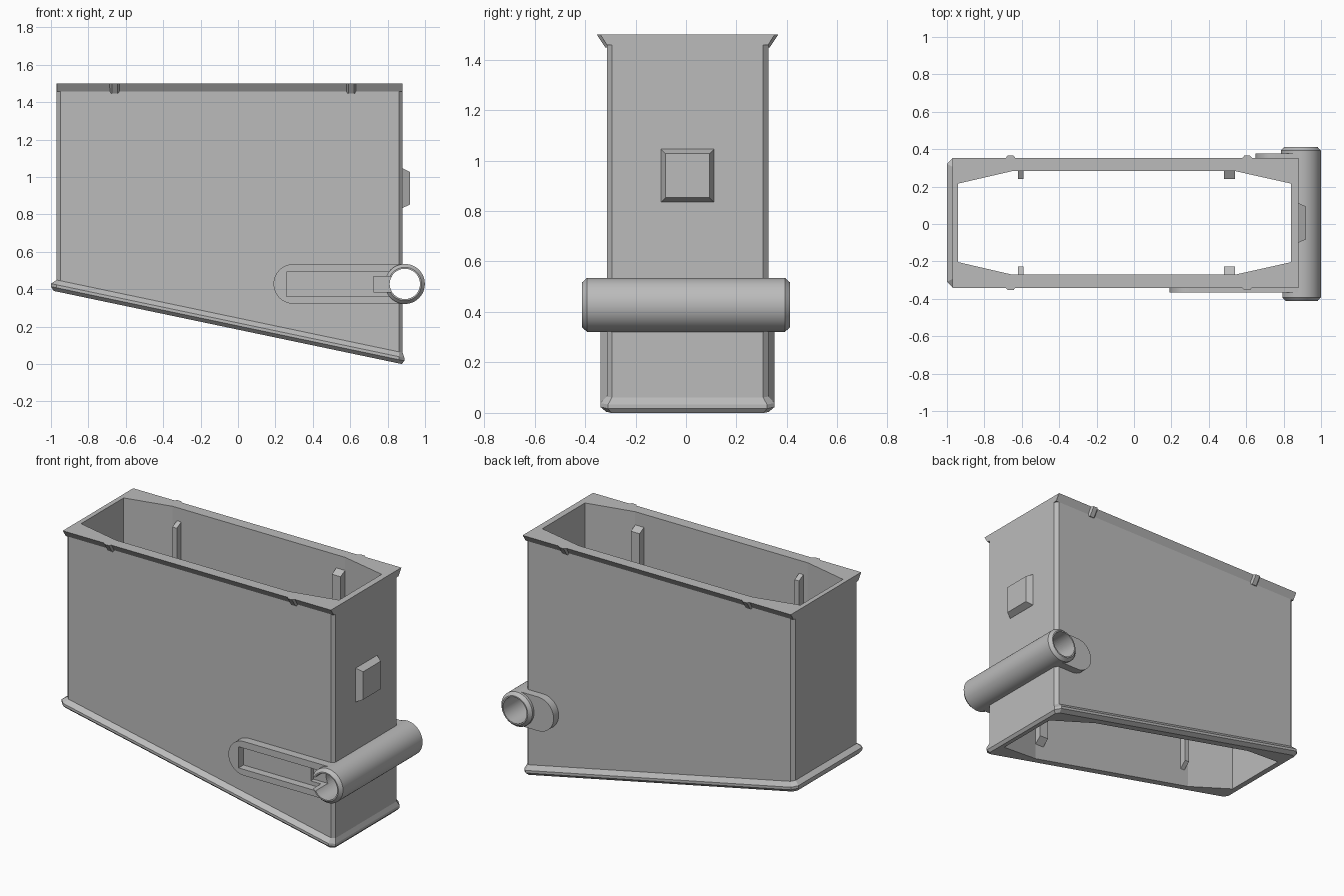
import bpy, bmesh
from math import sin, cos, pi, radians

cube = bpy.data.objects.get("Cube")
if cube:
    bpy.data.objects.remove(cube)

grey = bpy.data.materials.new("plain_grey")
grey.use_nodes = True
COLOUR = (0.5, 0.5, 0.5, 1)
grey.diffuse_color = COLOUR
grey.node_tree.nodes["Principled BSDF"].inputs["Base Color"].default_value = COLOUR

YC = 0.006               # body centre line
TUBE_X, TUBE_Z, TUBE_R = 0.892, 0.428, 0.107


def loft(name, rings):
    """Closed solid through rings holding equal numbers of points."""
    bm = bmesh.new()
    loops = [[bm.verts.new(p) for p in ring] for ring in rings]
    n = len(loops[0])
    for a, b in zip(loops, loops[1:]):
        for i in range(n):
            j = (i + 1) % n
            bm.faces.new((a[i], a[j], b[j], b[i]))
    bm.faces.new(loops[0])
    bm.faces.new(loops[-1])
    bmesh.ops.recalc_face_normals(bm, faces=bm.faces)
    mesh = bpy.data.meshes.new(name)
    bm.to_mesh(mesh)
    bm.free()
    mesh.materials.append(grey)
    obj = bpy.data.objects.new(name, mesh)
    bpy.context.collection.objects.link(obj)
    return obj


def box(name, x0, x1, y0, y1, z0, z1):
    ring = [(x0, y0), (x1, y0), (x1, y1), (x0, y1)]
    return loft(name, [[(x, y, z) for x, y in ring] for z in (z0, z1)])


def outline(x0, x1, hy, c):
    """Rectangle with cut corners."""
    lo, hi = YC - hy, YC + hy
    return [(x0 + c, lo), (x1 - c, lo), (x1, lo + c), (x1, hi - c),
            (x1 - c, hi), (x0 + c, hi), (x0, hi - c), (x0, lo + c)]


def floor_z(x):
    return 0.21 * (0.875 - x)


def circle(r, y, count=48):
    return [(TUBE_X + r * cos(2 * pi * i / count), y,
             TUBE_Z + r * sin(2 * pi * i / count)) for i in range(count)]


def tab(name, x_end, y0, y1):
    """Flat plate with a round left end, running into the tube."""
    r = TUBE_R - 0.001
    cx = x_end + r
    pts = [(cx + r * cos(a), TUBE_Z + r * sin(a))
           for a in [pi / 2 + pi * i / 20 for i in range(21)]]
    pts += [(TUBE_X, TUBE_Z - r), (TUBE_X, TUBE_Z + r)]
    return loft(name, [[(x, y, z) for x, z in pts] for y in (y0, y1)])


def cut(obj, cutters):
    for cutter in cutters:
        mod = obj.modifiers.new("cut", 'BOOLEAN')
        mod.operation = 'DIFFERENCE'
        mod.solver = 'EXACT'
        mod.object = cutter
    bpy.context.view_layer.update()
    done = bpy.data.meshes.new_from_object(
        obj.evaluated_get(bpy.context.evaluated_depsgraph_get()))
    obj.modifiers.clear()
    obj.data = done


def smooth(obj):
    bpy.ops.object.select_all(action='DESELECT')
    obj.select_set(True)
    bpy.context.view_layer.objects.active = obj
    bpy.ops.object.shade_smooth_by_angle(angle=radians(25))


# Cutters: well through the shell, tube bore, lever recess and pocket
well = [(-0.94, YC - 0.21), (-0.65, YC - 0.277), (0.54, YC - 0.277), (0.84, YC - 0.21),
        (0.84, YC + 0.21), (0.54, YC + 0.277), (-0.65, YC + 0.277), (-0.94, YC + 0.21)]
cavity = loft("cavity_cutter", [[(x, y, z) for x, y in well] for z in (-1, 2)])
bore = loft("bore_cutter", [circle(0.081, -1), circle(0.081, 1)])
recess = box("recess_cutter", 0.26, 0.85, -0.5, -0.318, 0.36, 0.492)
pocket = box("pocket_cutter", 0.725, 0.88, -0.5, -0.29, 0.385, 0.468)
cutters = [cavity, bore, recess, pocket]

# Shell: slanted bottom flange, upright walls, flared rim
foot = [(-0.985, 0.875, 0.322, 0.02, 0), (-1, 0.89, 0.345, 0.03, 0.02),
        (-1, 0.89, 0.345, 0.03, 0.036), (-0.97, 0.88, 0.32, 0.02, 0.062)]
rings = [[(x, y, floor_z(x) + h) for x, y in outline(x0, x1, hy, c)]
         for x0, x1, hy, c, h in foot]
for hy, c, z in ((0.32, 0.02, 1.457), (0.32, 0.001, 1.458), (0.347, 0.001, 1.5)):
    rings.append([(x, y, z) for x, y in outline(-0.97, 0.88, hy, c)])
shell = loft("shell", rings)
cut(shell, [cavity, bore, pocket])

# Hinge tube across the right end
tube = loft("hinge_tube", [circle(r, y) for r, y in (
    (TUBE_R - 0.018, -0.412), (TUBE_R, -0.392), (TUBE_R, 0.392), (TUBE_R - 0.018, 0.412))])
cut(tube, [cavity, bore, pocket])
smooth(tube)

# Tabs joining the tube to the front and back walls
front_tab = tab("front_tab", 0.19, -0.366, -0.30)
cut(front_tab, [bore, recess, pocket])
smooth(front_tab)
back_tab = tab("back_tab", 0.65, 0.30, 0.376)
cut(back_tab, [bore])
smooth(back_tab)

# Raised pad on the end wall
loft("end_pad", [[(x, YC + sy * h, 0.94 + sz * h)
                  for sy, sz in ((-1, -1), (1, -1), (1, 1), (-1, 1))]
                 for x, h in ((0.87, 0.105), (0.882, 0.105), (0.92, 0.087))])

for side, s in (("front", -1), ("back", 1)):
    # Rim nubs following the flare
    for end, x in (("right", -0.66), ("left", 0.605)):
        nub = []
        for z, y in ((1.447, 0.325), (1.5, 0.36)):
            nub.append([(x + dx, YC + s * (y + dy), z) for dx, dy in (
                (-0.032, -0.02), (-0.015, 0), (0.015, 0), (0.032, -0.02))])
        loft(f"{side}_{end}_rim_nub", nub)
    # Inner guide ribs with slanted ends
    for end, x0, x1, low in (("right", -0.62, -0.59, 0.41), ("left", 0.48, 0.54, 0.16)):
        profile = [(0.29, low), (0.234, low + 0.05), (0.234, 1.395), (0.29, 1.425)]
        loft(f"{side}_{end}_rib", [[(x, YC + s * y, z) for y, z in profile] for x in (x0, x1)])

for cutter in cutters:
    bpy.data.objects.remove(cutter)
